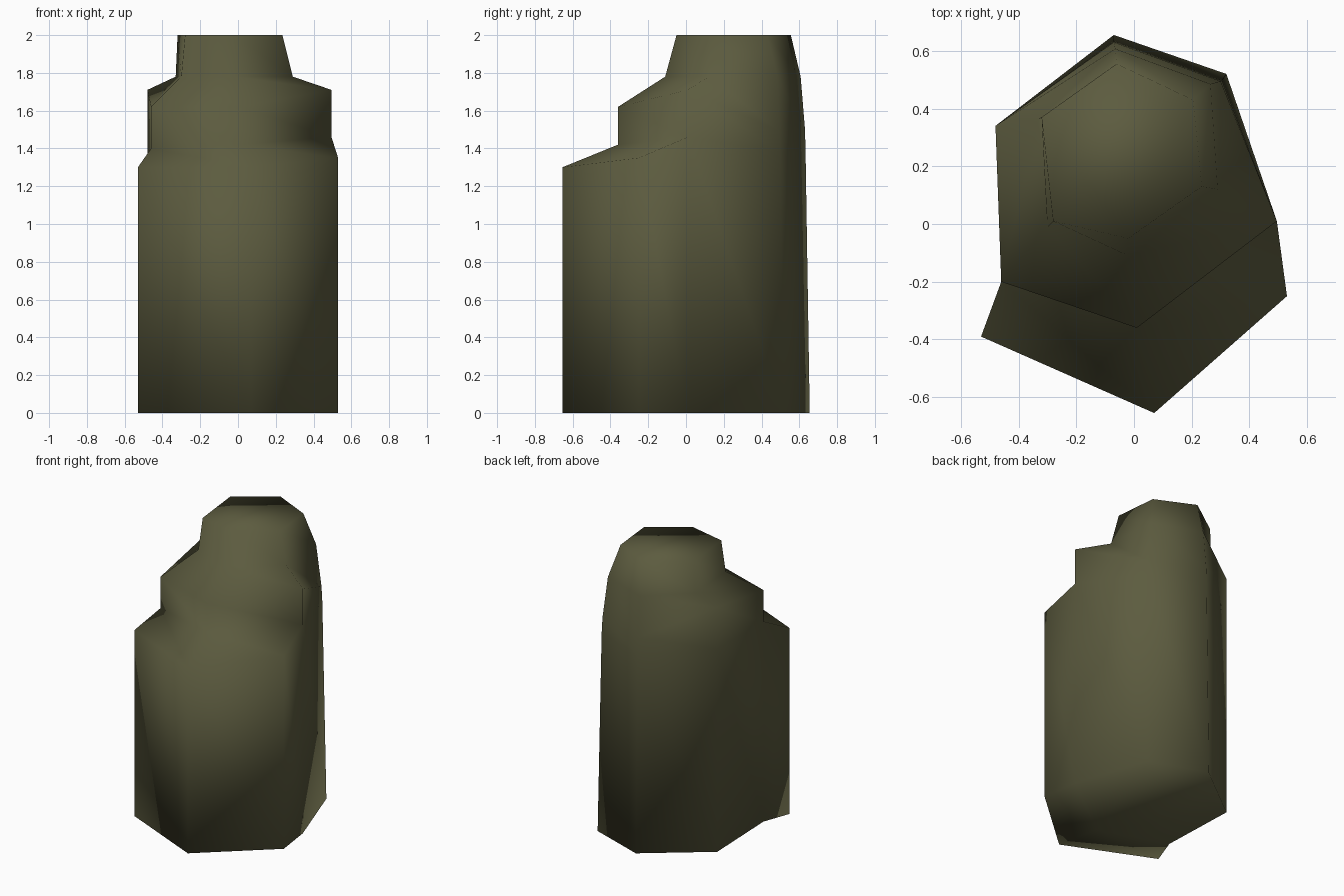
import bpy, bmesh

if "Cube" in bpy.data.objects:
    bpy.data.objects.remove(bpy.data.objects["Cube"])

# One flat colour for the stone
stone = bpy.data.materials.new("olive stone")
stone.diffuse_color = (0.108, 0.106, 0.05, 1)
stone.use_nodes = True
stone.node_tree.nodes["Principled BSDF"].inputs["Base Color"].default_value = stone.diffuse_color

# Six-sided rings, order: back, back right, right, front, left, back left
base = [(-.07, .655, 0), (.32, .52, 0), (.495, .01, 0),
        (.01, -.36, 0), (-.46, -.2, 0), (-.48, .34, 0)]
shelf = [(-.07, .633, 1.38), (.305, .497, 1.38), (.495, .01, 1.46),
         (.01, -.36, 1.42), (-.46, -.2, 1.40), (-.48, .34, 1.42)]
shoulder = [(-.07, .63, 1.5), (.30, .495, 1.49), (.495, .01, 1.71),
            (.01, -.36, 1.62), (-.46, -.2, 1.62), (-.48, .34, 1.71)]
neck = [(-.065, .607, 1.78), (.265, .485, 1.78), (.29, .12, 1.78),
        (-.02, -.11, 1.78), (-.30, -.01, 1.78), (-.33, .365, 1.78)]
top = [(-.06, .555, 2), (.205, .43, 2), (.235, .13, 2),
       (-.02, -.05, 2), (-.28, .01, 2), (-.32, .37, 2)]
# Front ledge corners: right, front, left
ledge = [(.53, -.25, 1.35), (.07, -.655, 1.30), (-.53, -.39, 1.30)]

bm = bmesh.new()
rings = [[bm.verts.new(p) for p in r] for r in (base, shelf, shoulder, neck, top)]


def quad(a, b, c, d):
    bm.faces.new((a, b, c, d))


# Column walls, leaving the two front panels open for the ledge
for k in range(4):
    lo, hi = rings[k], rings[k + 1]
    for i in range(6):
        if k == 0 and i in (2, 3):
            continue
        j = (i + 1) % 6
        quad(lo[i], lo[j], hi[j], hi[i])
bm.faces.new(rings[0])
bm.faces.new(rings[-1])

# Ledge pushed out from the front panels
lt = [bm.verts.new(p) for p in ledge]
lb = [bm.verts.new((x, y, 0)) for x, y, z in ledge]
b, s = rings[0][2:5], rings[1][2:5]
for i in range(2):
    quad(lb[i], lb[i + 1], lt[i + 1], lt[i])
    quad(lt[i], lt[i + 1], s[i + 1], s[i])
    quad(b[i], b[i + 1], lb[i + 1], lb[i])
for i in (0, 2):
    quad(b[i], lb[i], lt[i], s[i])

bmesh.ops.recalc_face_normals(bm, faces=bm.faces)
for f in bm.faces:
    f.smooth = True

mesh = bpy.data.meshes.new("rock_pillar")
bm.to_mesh(mesh)
bm.free()
mesh.materials.append(stone)
rock = bpy.data.objects.new("rock_pillar", mesh)
bpy.context.collection.objects.link(rock)
